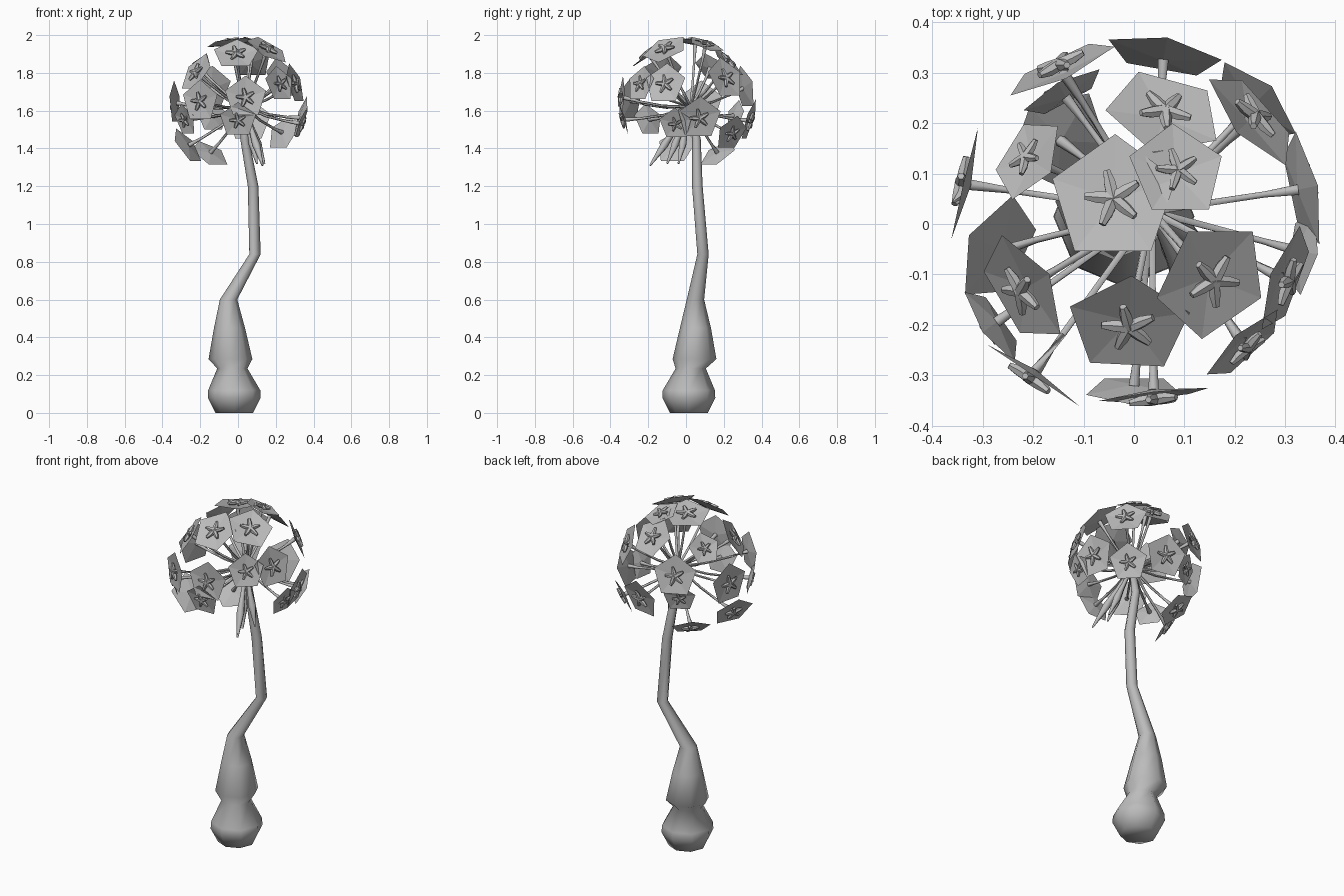
import bpy, bmesh, math
from mathutils import Vector

if "Cube" in bpy.data.objects:
    bpy.data.objects.remove(bpy.data.objects["Cube"])

grey = bpy.data.materials.new("plain grey")
grey.use_nodes = True
COLOUR = (0.5, 0.5, 0.5, 1)
grey.diffuse_color = COLOUR
grey.node_tree.nodes["Principled BSDF"].inputs["Base Color"].default_value = COLOUR

CENTRE = Vector((0, 0, 1.65))
HUB = Vector((0.035, 0.025, 1.62))


def finish(bm, name, angle=None):
    bmesh.ops.recalc_face_normals(bm, faces=bm.faces)
    mesh = bpy.data.meshes.new(name)
    bm.to_mesh(mesh)
    bm.free()
    mesh.materials.append(grey)
    obj = bpy.data.objects.new(name, mesh)
    bpy.context.collection.objects.link(obj)
    if angle:
        bpy.ops.object.select_all(action='DESELECT')
        obj.select_set(True)
        bpy.context.view_layer.objects.active = obj
        bpy.ops.object.shade_smooth_by_angle(angle=math.radians(angle))


def tube(bm, path, radii, sides=6, level=False):
    """Sweep a ring along a path; level keeps every ring horizontal."""
    path = [Vector(p) for p in path]
    rings = []
    for i, (p, r) in enumerate(zip(path, radii)):
        t = path[min(i + 1, len(path) - 1)] - path[max(i - 1, 0)]
        if level:
            t = Vector((0, 0, 1))
        t.normalize()
        ref = Vector((0, 1, 0)) if abs(t.y) < 0.8 else Vector((1, 0, 0))
        a = t.cross(ref).normalized()
        b = t.cross(a)
        rings.append([bm.verts.new(p + r * (a * math.cos(k * math.tau / sides)
                                            + b * math.sin(k * math.tau / sides)))
                      for k in range(sides)])
    for lo, hi in zip(rings, rings[1:]):
        for k in range(sides):
            n = (k + 1) % sides
            bm.faces.new((lo[k], lo[n], hi[n], hi[k]))
    bm.faces.new(rings[0])
    bm.faces.new(rings[-1])


# Bulb and bent main stem: x, y, z, radius
stem_profile = [
    (-0.02, 0.015, 0, 0.1), (-0.02, 0.015, 0.08, 0.14), (-0.02, 0.015, 0.12, 0.138),
    (-0.03, 0.025, 0.235, 0.08), (-0.04, 0.045, 0.285, 0.116), (-0.045, 0.05, 0.45, 0.082),
    (-0.05, 0.05, 0.6, 0.046), (0.09, 0.09, 0.84, 0.03), (0.08, 0.06, 1.2, 0.028),
    (0.035, 0.055, 1.45, 0.023), (0.035, 0.025, 1.63, 0.014)]
bm = bmesh.new()
tube(bm, [p[:3] for p in stem_profile], [p[3] for p in stem_profile], 8, True)
finish(bm, "bulb_and_stem", 100)

# Flower centres and pentagon radius: x, y, z, size
flowers = [
    (-0.04, 0.05, 1.96, 0.13), (0.06, 0.22, 1.86, 0.12), (0.155, -0.11, 1.925, 0.125),
    (-0.01, -0.2, 1.9, 0.125), (-0.22, -0.13, 1.8, 0.12), (0.235, 0.21, 1.77, 0.12),
    (0.22, -0.24, 1.74, 0.1), (0.3, -0.11, 1.74, 0.115), (-0.145, 0.31, 1.72, 0.12),
    (-0.21, 0.13, 1.83, 0.09), (0.085, 0.105, 1.95, 0.1), (0.04, -0.34, 1.67, 0.115),
    (-0.2, -0.3, 1.65, 0.115), (0, -0.33, 1.55, 0.1), (-0.28, -0.2, 1.55, 0.09),
    (0.335, 0.07, 1.56, 0.12), (0.335, -0.055, 1.53, 0.09), (0.24, 0.24, 1.48, 0.105),
    (0.06, 0.335, 1.545, 0.12), (-0.335, 0.08, 1.64, 0.12), (-0.14, 0.26, 1.57, 0.09),
    (-0.15, 0.17, 1.37, 0.11), (-0.27, -0.05, 1.41, 0.115)]
TURNED = 2  # the one corolla that points the other way
LEAN = {22: Vector((0, 0.18, 0.04))}  # corollas that nod away from the ball's radius

for i, (x, y, z, size) in enumerate(flowers):
    tip = Vector((x, y, z))
    n = (tip - CENTRE + LEAN.get(i, Vector())).normalized()
    up = Vector((0, 0, 1)) if abs(n.z) < 0.8 else Vector((0, 1, 0))
    u = (up - n * up.dot(n)).normalized()
    if i == TURNED:
        u = -u
    v = n.cross(u)

    def spoke(k, turn=0):
        a = k * math.tau / 5 + turn
        return u * math.cos(a) + v * math.sin(a)

    # Five-sided corolla, slightly dished
    bm = bmesh.new()
    mid = bm.verts.new(tip - n * 0.012)
    rim = [bm.verts.new(tip + size * spoke(k)) for k in range(5)]
    for k in range(5):
        bm.faces.new((mid, rim[k], rim[(k + 1) % 5]))
    finish(bm, f"corolla_{i + 1}")

    # Raised five-armed star
    bm = bmesh.new()
    s = size / 0.12
    for k in range(5):
        d = spoke(k, 0.25)
        tube(bm, [tip + n * 0.008, tip + d * 0.03 * s + n * 0.008, tip + d * 0.053 * s + n * 0.01],
             [0.013 * s, 0.012 * s, 0.007 * s])
    finish(bm, f"star_{i + 1}", 50)

    # Thin, slightly kinked flower stalk
    bm = bmesh.new()
    span = tip - HUB
    sag = Vector((0, 0, -0.015))
    tube(bm, [HUB, HUB + span * 0.4 + sag, HUB + span * 0.75 + sag * 0.6, tip - n * 0.01],
         [0.008, 0.007, 0.007, 0.012])
    finish(bm, f"stalk_{i + 1}", 60)

# Hanging closed buds below the flower head
for i, (x, y, z) in enumerate([(0.13, -0.19, 1.31), (0.10, -0.10, 1.32), (0.14, -0.04, 1.32)]):
    bm = bmesh.new()
    end = Vector((x, y, z))
    tube(bm, [HUB.lerp(end, t) for t in (0, 0.4, 0.65, 0.85, 1)],
         [0.008, 0.013, 0.022, 0.012, 0.005])
    finish(bm, f"drooping_bud_{i + 1}", 60)
